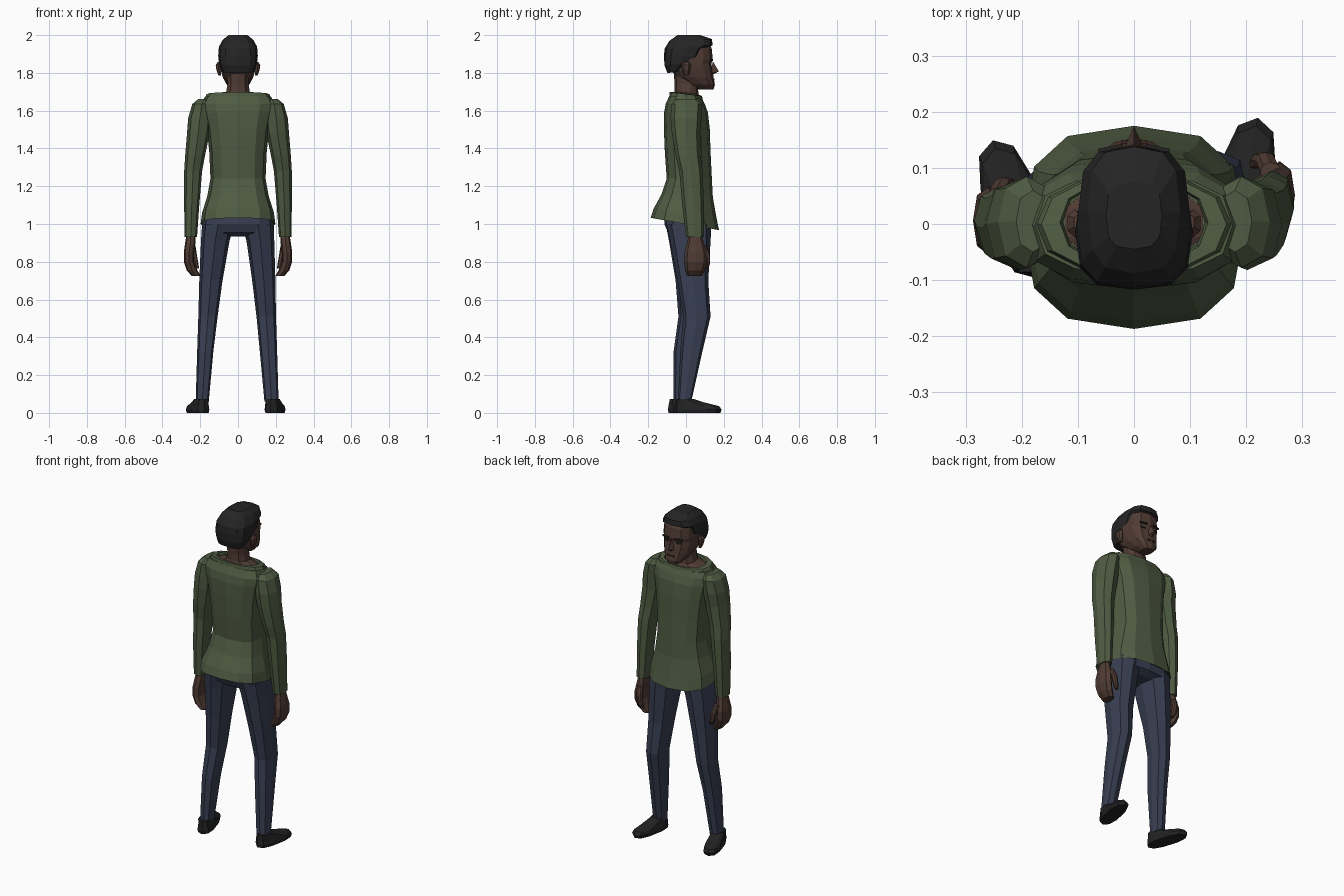
import bpy, bmesh, math
from mathutils import Matrix, Vector


def material(name, rgb):
    m = bpy.data.materials.new(name)
    m.diffuse_color = (*rgb, 1)
    return m


GREEN = material("olive_green", (0.078, 0.105, 0.055))
NAVY = material("dark_denim", (0.040, 0.049, 0.085))
SKIN = material("brown_skin", (0.080, 0.044, 0.034))
BLACK = material("hair_black", (0.018, 0.018, 0.018))
SHOE = material("shoe_black", (0.016, 0.016, 0.016))
LIP = material("lip_brown", (0.050, 0.022, 0.019))


def finish(name, bm, mat):
    bmesh.ops.recalc_face_normals(bm, faces=bm.faces)
    me = bpy.data.meshes.new(name)
    bm.to_mesh(me)
    bm.free()
    me.materials.append(mat)
    ob = bpy.data.objects.new(name, me)
    bpy.context.collection.objects.link(ob)
    return ob


def loft(name, rings, mat, n=10, p=2.3, matrix=None, caps=True):
    """Skin rounded rings (x0, x1, y0, y1, z, optional slope along y)."""
    bm = bmesh.new()
    loops = []
    for x0, x1, y0, y1, z, *s in rings:
        loop = []
        for i in range(n):
            a = math.pi / 2 + 2 * math.pi * i / n
            c, d = math.cos(a), math.sin(a)
            u = math.copysign(abs(c) ** (2 / p), c) * (x1 - x0) / 2
            v = math.copysign(abs(d) ** (2 / p), d) * (y1 - y0) / 2
            loop.append(bm.verts.new(((x0 + x1) / 2 + u, (y0 + y1) / 2 + v,
                                      z + (s[0] * v if s else 0))))
        loops.append(loop)
    for a, b in zip(loops, loops[1:]):
        for i in range(n):
            j = (i + 1) % n
            bm.faces.new((a[i], a[j], b[j], b[i]))
    if caps:
        bm.faces.new(loops[0])
        bm.faces.new(loops[-1])
    if matrix:
        bm.transform(matrix)
    return finish(name, bm, mat)


def sym(rows):
    """Rings centred on x = 0 from (half width, y0, y1, z, slope)."""
    return [(-h, h, *rest) for h, *rest in rows]


def flip(rings, shift=lambda z: 0):
    """Rings for the other side, moved along y by a rule on height."""
    return [(-r[1], -r[0], r[2] + shift(r[4]), r[3] + shift(r[4]), *r[4:]) for r in rings]


def plate(name, loc, size, mat, turn=0):
    bm = bmesh.new()
    bmesh.ops.create_cube(bm, size=1)
    bm.transform(Matrix.Translation(loc) @ Matrix.Rotation(turn, 4, 'Z')
                 @ Matrix.Diagonal((*size, 1)))
    return finish(name, bm, mat)


# Sweater body with flared hem and wide collar
loft("sweater_body", sym([
    (.175, -.165, .145, 1.02, -.18), (.198, -.187, .175, 1.0, -.18),
    (.190, -.172, .160, 1.06, -.12), (.162, -.130, .142, 1.15, -.05),
    (.146, -.102, .137, 1.24), (.152, -.112, .130, 1.38),
    (.165, -.117, .126, 1.50), (.185, -.116, .116, 1.59),
    (.195, -.108, .100, 1.635), (.176, -.088, .085, 1.672, -.08)]),
    GREEN, n=12, p=2.7)
loft("collar", sym([
    (.180, -.090, .090, 1.660, -.10), (.165, -.086, .085, 1.688, -.12),
    (.132, -.074, .080, 1.690, -.12), (.126, -.070, .076, 1.668, -.10)]),
    GREEN, n=12, caps=False)

# Sleeves
sleeve = [(.15, .21, -.05, .06, 1.662), (.14, .242, -.078, .085, 1.635),
          (.14, .264, -.082, .082, 1.56), (.15, .270, -.075, .075, 1.48),
          (.175, .280, -.055, .078, 1.36), (.190, .285, -.035, .088, 1.28),
          (.205, .285, -.02, .095, 1.10), (.217, .283, .0, .095, .93)]


def back(z):
    return -.045 * max(0, min(1, (1.56 - z) / .6))


loft("sleeve_right", sleeve, GREEN, n=8)
loft("sleeve_left", flip(sleeve, back), GREEN, n=8)

# Hands: curled fingers and thumb
hand = [(.225, .272, .02, .08, .95), (.225, .280, .005, .095, .90),
        (.232, .287, -.008, .110, .85), (.232, .287, -.010, .112, .80),
        (.215, .272, -.005, .100, .755), (.198, .245, .005, .085, .725)]
thumb = [(.225, .262, .075, .110, .885), (.218, .252, .095, .128, .84),
         (.210, .240, .100, .128, .79), (.205, .225, .098, .118, .765)]
for part, rows in (("hand", hand), ("thumb", thumb)):
    loft(part + "_right", rows, SKIN, n=8)
    loft(part + "_left", flip(rows, back), SKIN, n=8)

# Trousers: hips and two slightly different legs
loft("trouser_hips", sym([
    (.165, -.110, .125, 1.08), (.190, -.115, .138, 1.0),
    (.188, -.095, .128, .955), (.12, -.06, .09, .935)]), NAVY, n=12, p=2.8)
loft("trouser_leg_right", [
    (.02, .190, -.105, .135, 1.0), (.045, .192, -.085, .130, .91),
    (.075, .198, -.045, .118, .70), (.098, .201, -.015, .130, .51),
    (.115, .207, -.030, .088, .33), (.140, .215, -.042, .028, .06)], NAVY, n=8, p=2.7)
loft("trouser_leg_left", [
    (-.190, -.02, -.108, .128, 1.0), (-.196, -.045, -.090, .118, .91),
    (-.205, -.082, -.055, .100, .70), (-.210, -.108, -.040, .085, .51),
    (-.216, -.130, -.065, .050, .33), (-.224, -.155, -.065, .012, .06)], NAVY, n=8, p=2.7)

# Shoes, built pointing forward and turned outward
shoe = sym([(.044, -.05, .195, 0), (.049, -.053, .203, .018),
            (.045, -.050, .188, .036), (.040, -.046, .110, .055),
            (.036, -.042, .050, .074)])
for name, loc, turn in (("shoe_right", (.182, -.01, 0), math.radians(-11)),
                        ("shoe_left", (-.192, -.045, 0), math.radians(17))):
    loft(name, shoe, SHOE, n=10, p=2.5,
         matrix=Matrix.Translation(loc) @ Matrix.Rotation(turn, 4, 'Z'))

# Neck and the skin inside the collar
loft("neck", sym([
    (.130, -.072, .078, 1.64), (.128, -.070, .074, 1.674, -.08),
    (.066, -.060, .066, 1.695, -.1), (.058, -.060, .062, 1.74),
    (.062, -.065, .070, 1.80)]), SKIN)

# Head with jaw
loft("head", sym([
    (.032, .065, .146, 1.713), (.060, .015, .153, 1.738),
    (.080, -.045, .146, 1.775), (.093, -.085, .140, 1.82),
    (.097, -.095, .134, 1.848), (.097, -.095, .142, 1.87),
    (.092, -.090, .136, 1.93), (.070, -.07, .110, 1.975)]), SKIN, n=12, p=2.6)

# Hair cap: low at the nape, overhanging the forehead
loft("hair", sym([
    (.080, -.098, -.03, 1.805, .2), (.101, -.114, .055, 1.85, .12),
    (.105, -.117, .088, 1.89), (.102, -.113, .105, 1.928),
    (.100, -.110, .140, 1.94, .05), (.082, -.088, .138, 1.974, .04),
    (.050, -.045, .075, 2.0)]), BLACK, n=12, p=3.0)

# Nose
bm = bmesh.new()
pts = [(0, .142, 1.862), (-.02, .13, 1.797), (.02, .13, 1.797),
       (0, .174, 1.808), (0, .14, 1.79)]
v = [bm.verts.new(q) for q in pts]
for f in ((0, 1, 3), (0, 3, 2), (1, 4, 3), (4, 2, 3), (0, 2, 4, 1)):
    bm.faces.new([v[i] for i in f])
finish("nose", bm, SKIN)

# Ears, eyes and brows on both sides
ear = [(.088, .104, -.010, .012, 1.785), (.090, .116, -.020, .022, 1.815),
       (.090, .120, -.024, .026, 1.842), (.090, .108, -.012, .018, 1.858)]
loft("ear_right", ear, SKIN, n=6)
loft("ear_left", flip(ear), SKIN, n=6)
for side, s in (("right", 1), ("left", -1)):
    plate("eye_" + side, (s * .040, .128, 1.843), (.030, .008, .010), BLACK, s * -.21)
    plate("brow_" + side, (s * .042, .134, 1.868), (.044, .009, .009), BLACK, s * -.21)

# Mouth
plate("mouth", (0, .146, 1.764), (.046, .008, .010), LIP)
